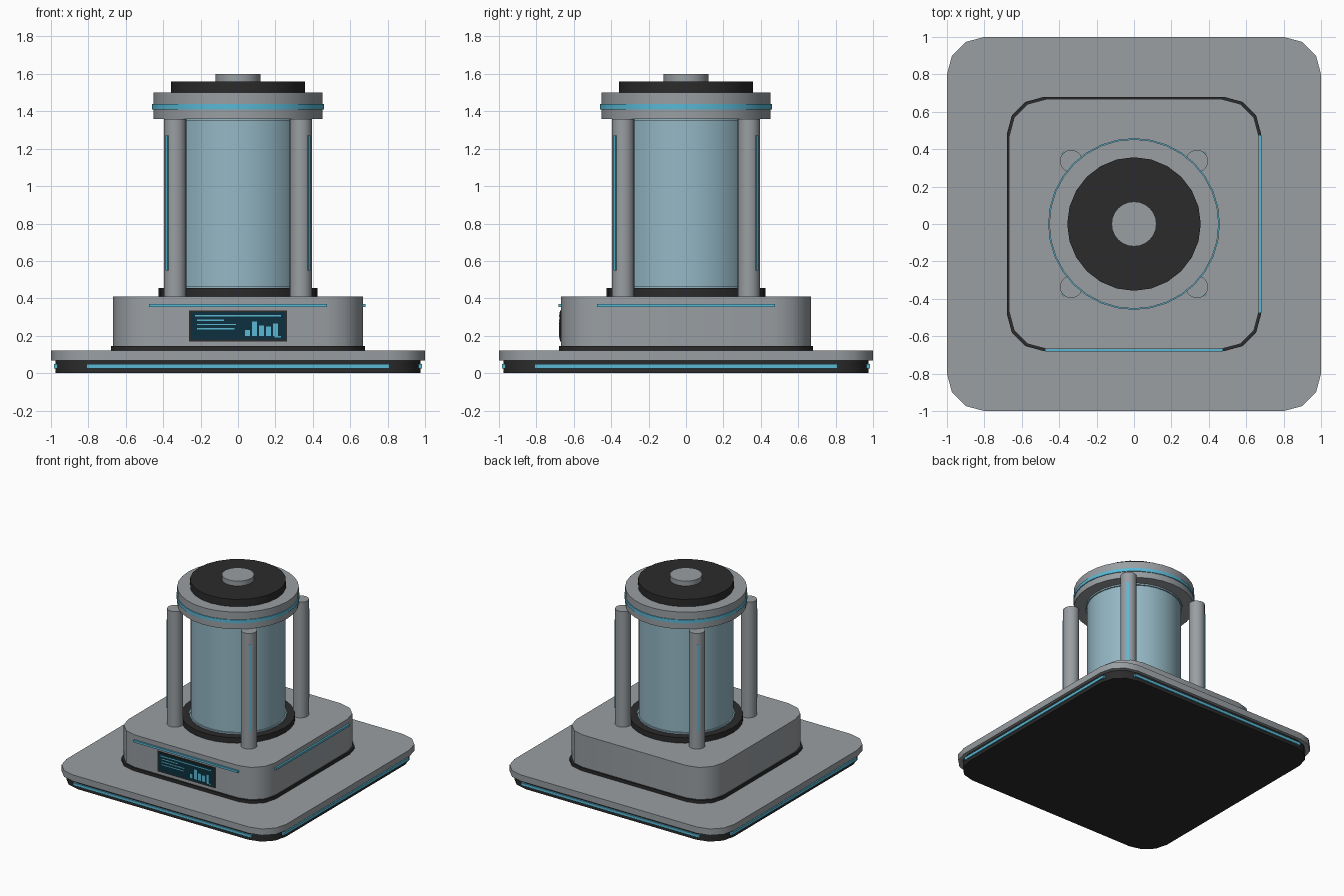
import bpy, bmesh
from math import sin, cos, pi, radians

cube = bpy.data.objects.get("Cube")
if cube:
    bpy.data.objects.remove(cube, do_unlink=True)


def material(name, rgb):
    m = bpy.data.materials.new(name)
    m.use_nodes = True
    m.diffuse_color = (*rgb, 1)
    m.node_tree.nodes["Principled BSDF"].inputs["Base Color"].default_value = (*rgb, 1)
    return m


GREY = material("grey metal", (0.32, 0.345, 0.365))
DARK = material("dark rubber", (0.024, 0.024, 0.025))
CYAN = material("cyan light", (0.10, 0.48, 0.66))
GLASS = material("pale blue glass", (0.30, 0.48, 0.56))
SCREEN = material("dark teal screen", (0.004, 0.03, 0.05))


def finish(name, bm, mat):
    bmesh.ops.recalc_face_normals(bm, faces=bm.faces)
    mesh = bpy.data.meshes.new(name)
    bm.to_mesh(mesh)
    bm.free()
    mesh.materials.append(mat)
    obj = bpy.data.objects.new(name, mesh)
    bpy.context.collection.objects.link(obj)
    bpy.ops.object.select_all(action='DESELECT')
    obj.select_set(True)
    bpy.context.view_layer.objects.active = obj
    bpy.ops.object.shade_smooth_by_angle(angle=radians(35))
    return obj


def prism(name, outline, z0, z1, mat):
    bm = bmesh.new()
    face = bm.faces.new([bm.verts.new((x, y, z0)) for x, y in outline])
    top = bmesh.ops.extrude_face_region(bm, geom=[face])["geom"]
    verts = [v for v in top if isinstance(v, bmesh.types.BMVert)]
    bmesh.ops.translate(bm, verts=verts, vec=(0, 0, z1 - z0))
    return finish(name, bm, mat)


def disc(name, r, z0, z1, mat, x=0, y=0, sides=32):
    pts = [(x + r * cos(2 * pi * i / sides), y + r * sin(2 * pi * i / sides))
           for i in range(sides)]
    return prism(name, pts, z0, z1, mat)


def rounded_slab(name, half, z0, z1, mat, r=0.2, steps=3):
    pts = []
    for q, (sx, sy) in enumerate([(1, 1), (-1, 1), (-1, -1), (1, -1)]):
        for i in range(steps + 1):
            a = (q + i / steps) * pi / 2
            pts.append((sx * (half - r) + r * cos(a), sy * (half - r) + r * sin(a)))
    return prism(name, pts, z0, z1, mat)


def box(name, x0, x1, y0, y1, z0, z1, mat):
    return prism(name, [(x0, y0), (x1, y0), (x1, y1), (x0, y1)], z0, z1, mat)


# Stepped base and housing
rounded_slab("base_foot", 0.975, 0, 0.068, DARK)
rounded_slab("base_plate", 1.0, 0.068, 0.12, GREY)
rounded_slab("housing_gasket", 0.68, 0.12, 0.145, DARK)
rounded_slab("housing", 0.668, 0.145, 0.41, GREY)

# Light strips around the foot on all four sides
for k, side in enumerate(("front", "left", "back", "right")):
    strip = box("base_light_" + side, -0.81, 0.81, -0.985, -0.96, 0.025, 0.048, CYAN)
    strip.rotation_euler.z = k * pi / 2

# Housing light strips on the front and left only
for k, side in enumerate(("front", "left")):
    strip = box("housing_light_" + side, -0.475, 0.475, -0.682, -0.66, 0.354, 0.371, CYAN)
    strip.rotation_euler.z = k * pi / 2

# Display panel with text rows and a bar chart
box("display_frame", -0.262, 0.262, -0.674, -0.66, 0.17, 0.336, DARK)
box("display_screen", -0.25, 0.25, -0.677, -0.665, 0.181, 0.326, SCREEN)
box("display_header", -0.23, 0.23, -0.679, -0.67, 0.303, 0.311, CYAN)
for i, end in enumerate((-0.075, -0.01, -0.02)):
    z = 0.28 - i * 0.023
    box(f"display_row_{i}", -0.22, end, -0.679, -0.67, z, z + 0.007, CYAN)
for i, top in enumerate((0.232, 0.277, 0.256, 0.25, 0.265)):
    x = 0.037 + i * 0.0375
    box(f"display_bar_{i}", x, x + 0.026, -0.679, -0.67, 0.198, top, CYAN)
box("display_tick", 0.195, 0.23, -0.679, -0.67, 0.191, 0.198, CYAN)

# Glass chamber
disc("chamber_seat", 0.425, 0.41, 0.455, DARK)
disc("chamber_glass", 0.355, 0.455, 1.36, GLASS)
disc("chamber_lower_rim", 0.365, 0.455, 0.467, GLASS)
disc("chamber_upper_rim", 0.365, 1.348, 1.36, GLASS)

# Corner pillars with outward light slits
for sx in (-1, 1):
    for sy in (-1, 1):
        tag = ("front" if sy < 0 else "back") + ("_left" if sx > 0 else "_right")
        disc("pillar_" + tag, 0.06, 0.41, 1.36, GREY, sx * 0.336, sy * 0.336, 20)
        slit = box("pillar_light_" + tag, -0.008, 0.008, -0.006, 0.006, 0.55, 1.27, CYAN)
        slit.location = (sx * 0.378, sy * 0.378, 0)
        slit.rotation_euler.z = -sx * sy * pi / 4

# Cap stack
disc("cap", 0.453, 1.36, 1.50, GREY)
disc("cap_light_ring", 0.459, 1.411, 1.438, CYAN)
disc("cap_lid", 0.357, 1.50, 1.56, DARK, sides=24)
disc("cap_knob", 0.12, 1.56, 1.60, GREY, sides=24)
